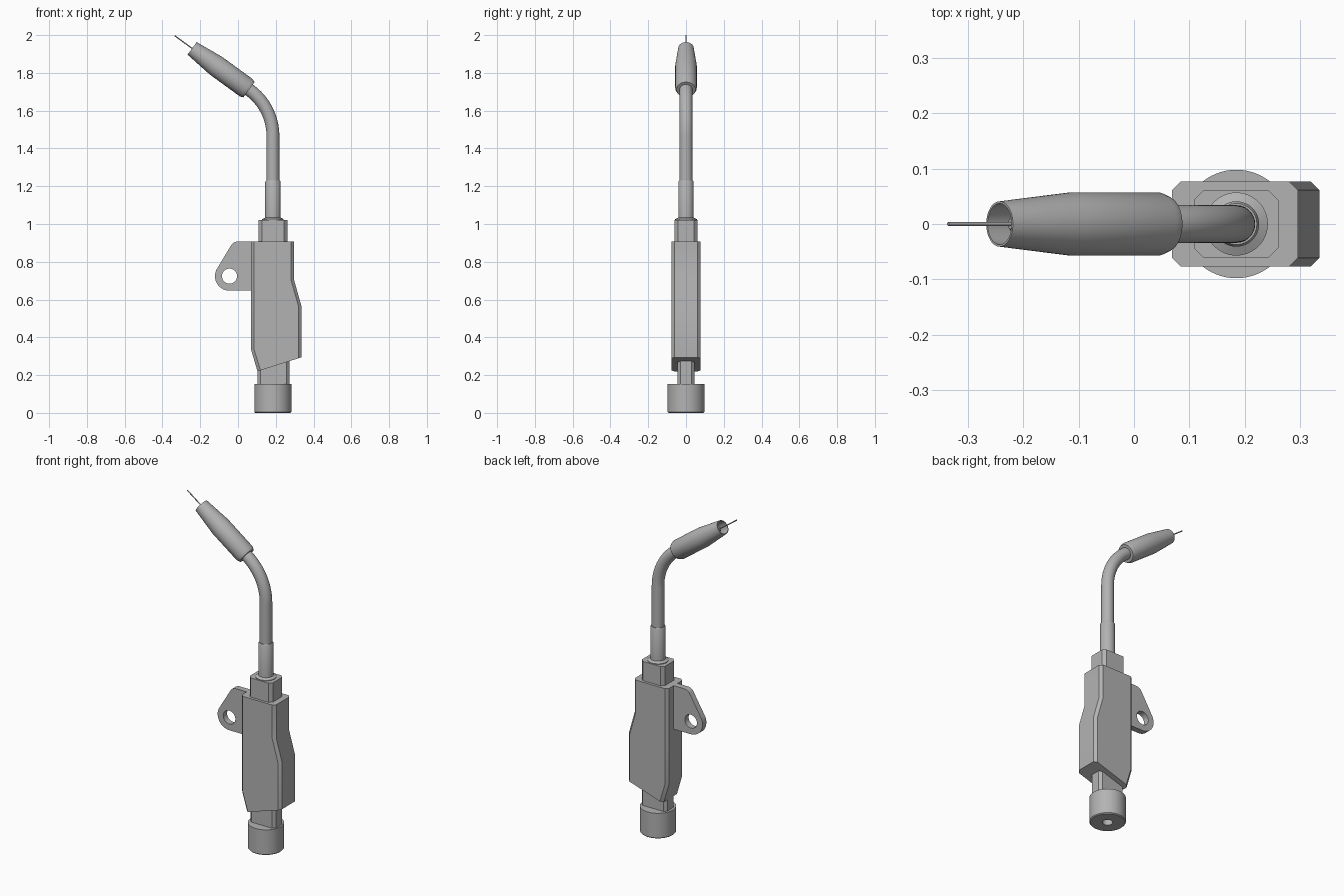
import bpy, bmesh
from math import sin, cos, pi, radians
from mathutils import Vector, Matrix

cube = bpy.data.objects.get("Cube")
if cube:
    bpy.data.objects.remove(cube, do_unlink=True)

grey = bpy.data.materials.new("plain grey")
grey.use_nodes = True
grey.diffuse_color = (0.45, 0.45, 0.45, 1)
grey.node_tree.nodes["Principled BSDF"].inputs["Base Color"].default_value = grey.diffuse_color

AXIS_X = 0.185
BEND = radians(54)
BEND_R = 0.30
BEND_Z = 1.466


def finish(name, mesh):
    """Link a mesh with the grey material and smooth shading that keeps edges."""
    mesh.materials.clear()
    mesh.materials.append(grey)
    mesh.shade_smooth()
    mesh.set_sharp_from_angle(angle=radians(28))
    obj = bpy.data.objects.new(name, mesh)
    bpy.context.collection.objects.link(obj)
    return obj


def loft(name, rings):
    """Skin a list of equal rings and cap both ends."""
    bm = bmesh.new()
    loops = [[bm.verts.new(p) for p in ring] for ring in rings]
    for a, b in zip(loops, loops[1:]):
        for i in range(len(a)):
            j = (i + 1) % len(a)
            bm.faces.new((a[i], a[j], b[j], b[i]))
    bm.faces.new(loops[0][::-1])
    bm.faces.new(loops[-1])
    bmesh.ops.recalc_face_normals(bm, faces=bm.faces)
    mesh = bpy.data.meshes.new(name)
    bm.to_mesh(mesh)
    bm.free()
    return finish(name, mesh)


def circle(r, z, matrix, n=48):
    return [matrix @ Vector((r * cos(2 * pi * i / n), r * sin(2 * pi * i / n), z))
            for i in range(n)]


def lathe(name, profile, matrix, n=48):
    return loft(name, [circle(r, z, matrix, n) for r, z in profile])


def octagon(xl, xr, zl, zr, hy, c):
    """Rectangle with cut corners whose height may slope from left to right."""
    pts = [(xl, hy - c), (xl, c - hy), (xl + c, -hy), (xr - c, -hy),
           (xr, c - hy), (xr, hy - c), (xr - c, hy), (xl + c, hy)]
    return [(x, y, zl + (zr - zl) * (x - xl) / (xr - xl)) for x, y in pts]


upright = Matrix.Translation((AXIS_X, 0, 0))

# Connector at the bottom, with a bore underneath
lathe("base_connector", [(0.028, 0.06), (0.028, 0), (0.093, 0), (0.098, 0.005),
                         (0.098, 0.152)], upright, 64)
loft("lower_stem", [octagon(0.103, 0.272, z, z, 0.044, 0.016) for z in (0.14, 0.32)])

# Handle body: bulged on one side, with a sloping underside
loft("handle_body", [octagon(xl, xr, zl, zr, 0.077, 0.016) for xl, xr, zl, zr in (
    (0.103, 0.335, 0.22, 0.294),
    (0.069, 0.335, 0.336, 0.336),
    (0.069, 0.335, 0.569, 0.569),
    (0.069, 0.296, 0.706, 0.706),
    (0.069, 0.296, 0.907, 0.907))])
loft("upper_block", [octagon(0.108, 0.261, z, z, 0.061, 0.018) for z in (0.89, 1.022)])

# Sleeve with a small flared collar
lathe("neck_sleeve", [(0.057, 1.01), (0.057, 1.026), (0.041, 1.034),
                      (0.041, 1.222), (0.037, 1.23)], upright)

# Bent neck tube
rings = [circle(0.034, 1.2, upright)]
for k in range(25):
    a = BEND * k / 24
    place = Matrix.Translation((AXIS_X - BEND_R * (1 - cos(a)), 0, BEND_Z + BEND_R * sin(a)))
    rings.append(circle(0.034, 0, place @ Matrix.Rotation(-a, 4, 'Y')))
tilted = place @ Matrix.Rotation(-BEND, 4, 'Y')
rings.append(circle(0.034, 0.05, tilted))
loft("neck_tube", rings)

# Hollow nozzle, inner tip and wire along the tilted axis
lathe("nozzle", [(0.03, 0.004), (0.050, 0.004), (0.057, 0.022), (0.057, 0.22),
                 (0.041, 0.376), (0.037, 0.376), (0.046, 0.25), (0.046, 0.2),
                 (0.02, 0.2)], tilted)
lathe("contact_tip", [(0.02, 0.19), (0.02, 0.30), (0.015, 0.345), (0.009, 0.352)], tilted, 24)
lathe("wire", [(0.0032, 0.3), (0.0032, 0.491)], tilted, 12)


# Hanging bracket: rounded plate with a hole
def arc(cx, cz, r, a0, a1, n):
    return [(cx + r * cos(radians(a0 + (a1 - a0) * i / n)),
             cz + r * sin(radians(a0 + (a1 - a0) * i / n))) for i in range(n + 1)]


outline = (arc(-0.045, 0.724, 0.077, 270, 149, 20) + arc(-0.002, 0.867, 0.04, 149, 90, 8)
           + [(0.1, 0.907), (0.1, 0.647)])
hole = arc(-0.045, 0.724, 0.04, 0, 350, 35)
curve = bpy.data.curves.new("bracket_outline", 'CURVE')
curve.dimensions = '2D'
curve.fill_mode = 'BOTH'
curve.extrude = 0.018
for pts in (outline, hole):
    spline = curve.splines.new('POLY')
    spline.points.add(len(pts) - 1)
    for p, (x, z) in zip(spline.points, pts):
        p.co = (x, z, 0, 1)
    spline.use_cyclic_u = True
helper = bpy.data.objects.new("bracket_outline", curve)
mesh = bpy.data.meshes.new_from_object(helper)
mesh.transform(Matrix.Rotation(pi / 2, 4, 'X'))
bpy.data.objects.remove(helper)
bpy.data.curves.remove(curve)
bm = bmesh.new()
bm.from_mesh(mesh)
bmesh.ops.remove_doubles(bm, verts=bm.verts, dist=0.0001)
bmesh.ops.recalc_face_normals(bm, faces=bm.faces)
bm.to_mesh(mesh)
bm.free()
finish("hanging_bracket", mesh)
